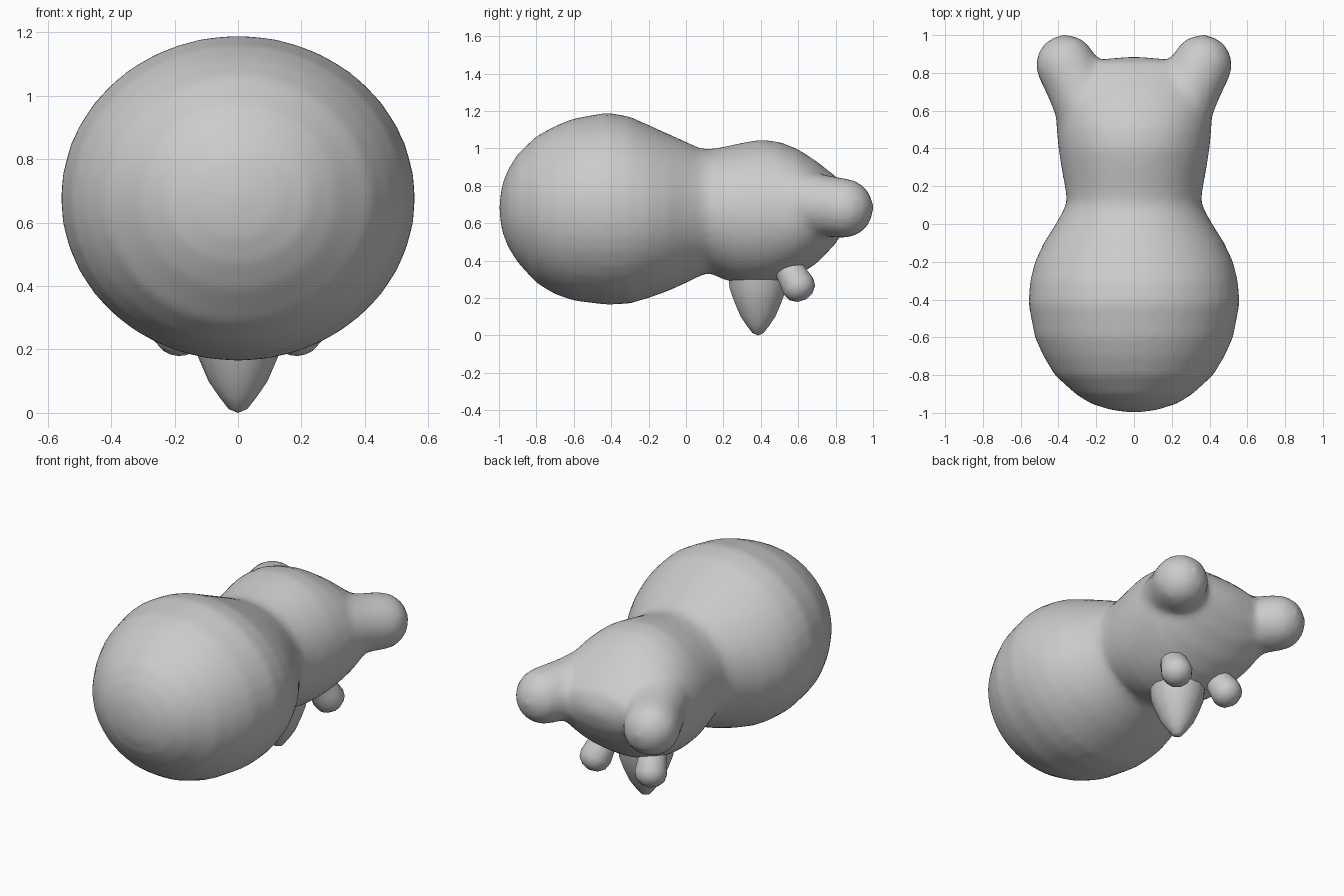
import bpy, bmesh, math
from mathutils import Vector, Matrix

cube = bpy.data.objects.get("Cube")
if cube:
    bpy.data.objects.remove(cube, do_unlink=True)

grey = bpy.data.materials.new("clay grey")
grey.use_nodes = True
GREY = (0.6, 0.6, 0.6, 1)
grey.diffuse_color = GREY
grey.node_tree.nodes["Principled BSDF"].inputs["Base Color"].default_value = GREY


def loft(bm, rings, start, end):
    """Skin a list of point rings and close both ends with a pole."""
    loops = [[bm.verts.new(p) for p in ring] for ring in rings]
    n = len(loops[0])
    for a, b in zip(loops, loops[1:]):
        for i in range(n):
            j = (i + 1) % n
            bm.faces.new((a[i], a[j], b[j], b[i]))
    for loop, tip in ((loops[0], start), (loops[-1], end)):
        pole = bm.verts.new(tip)
        for i in range(n):
            bm.faces.new((loop[i], loop[(i + 1) % n], pole))


def lathe(bm, origin, axis, profile, n=20, stretch=(1, 1)):
    """Revolve (distance, radius) pairs around an axis."""
    turn = Vector((0, 0, 1)).rotation_difference(Vector(axis)).to_matrix().to_4x4()
    frame = Matrix.Translation(origin) @ turn
    angles = [2 * math.pi * i / n for i in range(n)]
    rings = [[frame @ Vector((r * stretch[0] * math.cos(a), r * stretch[1] * math.sin(a), d))
              for a in angles] for d, r in profile[1:-1]]
    loft(bm, rings, frame @ Vector((0, 0, profile[0][0])), frame @ Vector((0, 0, profile[-1][0])))


def finish(bm, name):
    bmesh.ops.recalc_face_normals(bm, faces=bm.faces)
    mesh = bpy.data.meshes.new(name)
    bm.to_mesh(mesh)
    bm.free()
    mesh.materials.append(grey)
    obj = bpy.data.objects.new(name, mesh)
    bpy.context.collection.objects.link(obj)
    bpy.ops.object.select_all(action='DESELECT')
    obj.select_set(True)
    bpy.context.view_layer.objects.active = obj
    return obj


# Body sections: y, half width, bottom z, top z
sections = [
    (-0.985, 0.12, 0.56, 0.80), (-0.95, 0.23, 0.47, 0.89), (-0.9, 0.31, 0.39, 0.97),
    (-0.8, 0.42, 0.28, 1.065), (-0.7, 0.48, 0.22, 1.12), (-0.6, 0.525, 0.185, 1.16),
    (-0.42, 0.56, 0.163, 1.192), (-0.3, 0.55, 0.17, 1.17), (-0.2, 0.525, 0.20, 1.125),
    (-0.1, 0.478, 0.235, 1.08), (0.0, 0.415, 0.28, 1.035), (0.07, 0.375, 0.315, 1.002),
    (0.12, 0.355, 0.335, 0.995), (0.2, 0.366, 0.30, 1.008), (0.3, 0.385, 0.27, 1.03),
    (0.4, 0.40, 0.265, 1.047), (0.5, 0.41, 0.28, 1.035), (0.6, 0.415, 0.32, 0.995),
    (0.7, 0.405, 0.385, 0.93), (0.8, 0.36, 0.49, 0.85), (0.86, 0.28, 0.59, 0.79),
]
bm = bmesh.new()
N = 40
rings = []
for y, w, lo, hi in sections:
    ring = []
    for i in range(N):
        a = 2 * math.pi * i / N
        ring.append((w * math.cos(a), y, (lo + hi) / 2 + (hi - lo) / 2 * math.sin(a)))
    rings.append(ring)
loft(bm, rings, (0, -1, 0.68), (0, 0.89, 0.69))

# Rounded knobs at the rear corners
knob = [(-0.42, 0), (-0.4, 0.1), (-0.25, 0.18), (-0.12, 0.165), (0, 0.16),
        (0.06, 0.15), (0.11, 0.117), (0.145, 0.07), (0.163, 0)]
for side in (-1, 1):
    lathe(bm, (side * 0.36, 0.842, 0.68), (side * 0.45, 0.85, -0.1), knob)

# Fuse the knobs into the body and soften the joints
body = finish(bm, "body")
remesh = body.modifiers.new("fuse", 'REMESH')
remesh.mode = 'VOXEL'
remesh.voxel_size = 0.025
soft = body.modifiers.new("soften", 'SMOOTH')
soft.factor = 0.5
soft.iterations = 5
for m in ("fuse", "soften"):
    bpy.ops.object.modifier_apply(modifier=m)
for slot_face in body.data.polygons:
    slot_face.material_index = 0
bpy.ops.object.shade_smooth()

# Cone-shaped belly stub
bm = bmesh.new()
lathe(bm, (0, 0.385, 0), (0, 0, 1),
      [(0, 0), (0.012, 0.03), (0.05, 0.06), (0.1, 0.095), (0.18, 0.13),
       (0.25, 0.155), (0.33, 0.165), (0.36, 0)], 14, (0.98, 1))
finish(bm, "belly_stub")
bpy.ops.object.shade_smooth_by_angle(angle=math.radians(40))

# Two small round feet behind the stub
for side, name in ((1, "left_foot"), (-1, "right_foot")):
    bm = bmesh.new()
    lathe(bm, (side * 0.185, 0.6, 0.265), (side * 0.2, 0.45, -0.8),
          [(-0.16, 0), (-0.14, 0.075), (-0.05, 0.085), (0, 0.092), (0.04, 0.082),
           (0.07, 0.05), (0.085, 0)], 12)
    finish(bm, name)
    bpy.ops.object.shade_smooth_by_angle(angle=math.radians(40))
